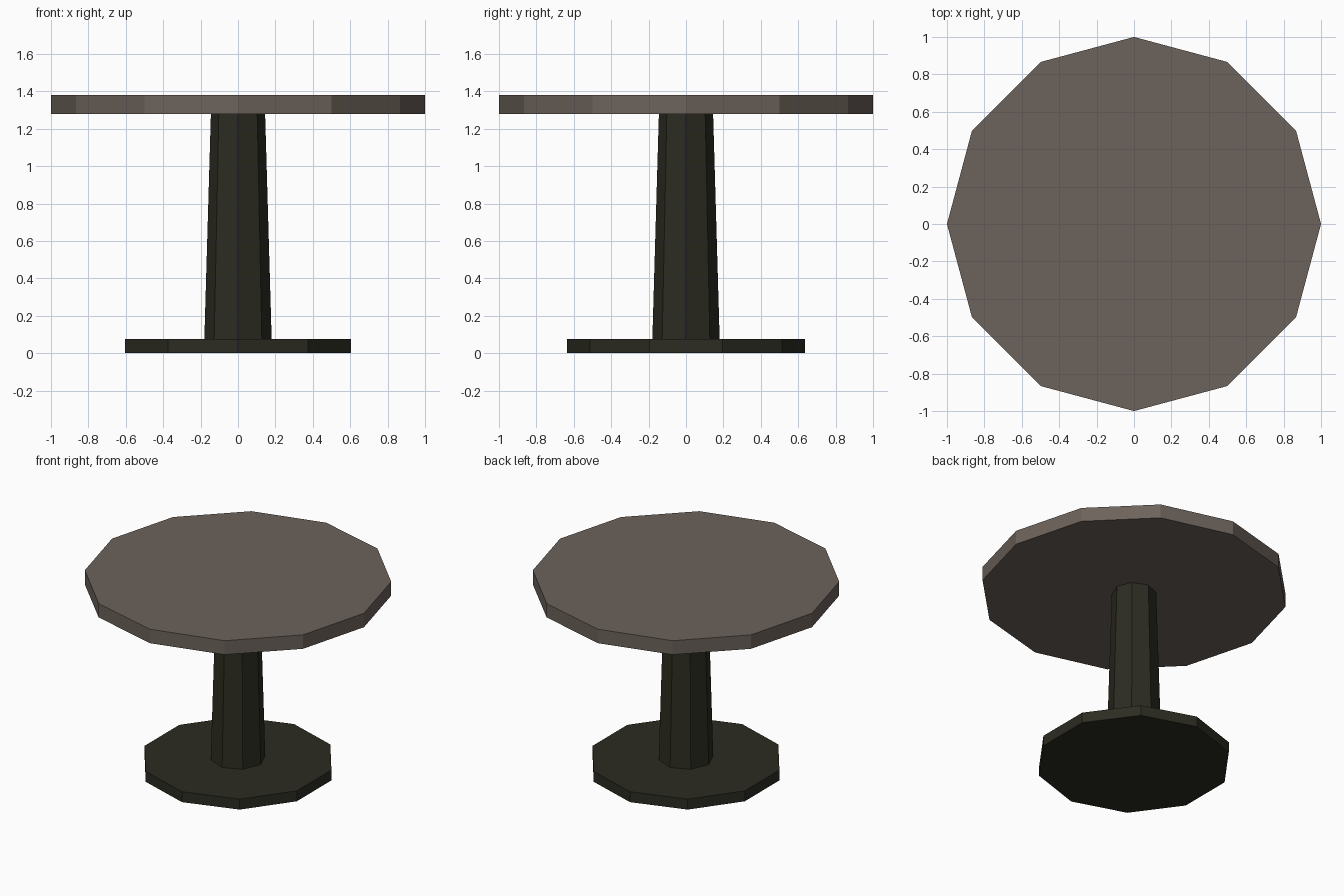
import bpy

cube = bpy.data.objects.get("Cube")
if cube:
    bpy.data.objects.remove(cube, do_unlink=True)


def make_material(name, color):
    mat = bpy.data.materials.new(name)
    mat.use_nodes = True
    mat.diffuse_color = color
    mat.node_tree.nodes["Principled BSDF"].inputs["Base Color"].default_value = color
    return mat


def add_prism(name, sides, r_bottom, r_top, z_bottom, z_top, mat):
    """Flat-faced, optionally tapered prism with a corner on the y axis."""
    bpy.ops.mesh.primitive_cone_add(
        vertices=sides, radius1=r_bottom, radius2=r_top,
        depth=z_top - z_bottom, location=(0, 0, (z_bottom + z_top) / 2))
    obj = bpy.context.object
    obj.name = obj.data.name = name
    obj.data.materials.append(mat)
    return obj


wood = make_material("grey brown wood", (0.15, 0.123, 0.104, 1))
iron = make_material("dark olive iron", (0.025, 0.025, 0.016, 1))

# Foot, tapered column and round top
add_prism("base_plate", 10, 0.635, 0.635, 0, 0.075, iron)
add_prism("column", 8, 0.18, 0.145, 0.075, 1.28, iron)
add_prism("table_top", 12, 1, 1, 1.28, 1.38, wood)
